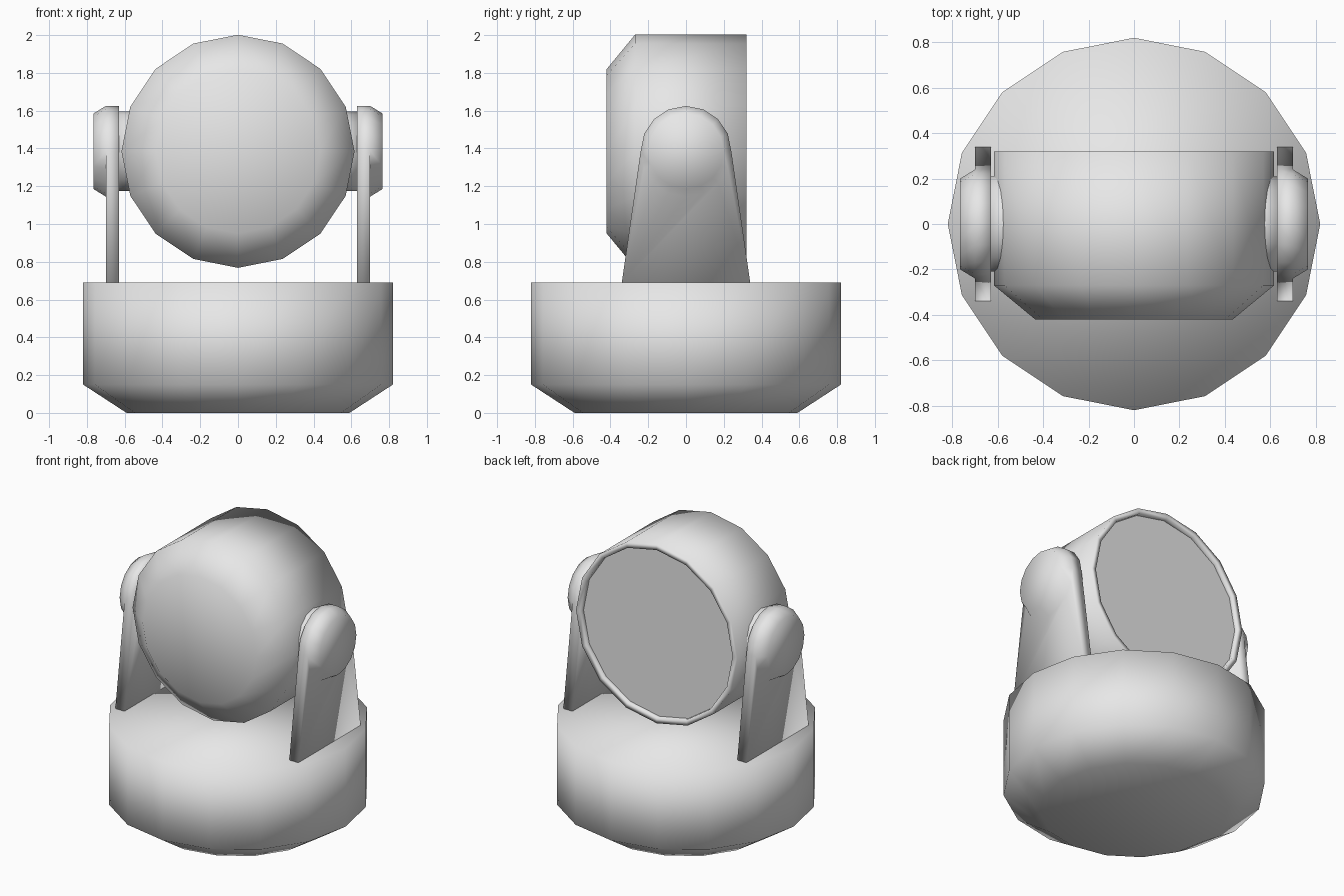
import bpy, bmesh
from math import sin, cos, pi
from mathutils import Vector

if "Cube" in bpy.data.objects:
    bpy.data.objects.remove(bpy.data.objects["Cube"], do_unlink=True)

SIDES = 16
PIVOT_Z = 1.385

grey = bpy.data.materials.new("light_grey")
grey.use_nodes = True
colour = (0.8, 0.8, 0.8, 1)
grey.diffuse_color = colour
grey.node_tree.nodes["Principled BSDF"].inputs["Base Color"].default_value = colour


def finish(name, bm, smooth=True):
    """Turn a bmesh into a shaded, coloured object."""
    bmesh.ops.recalc_face_normals(bm, faces=bm.faces[:])
    for f in bm.faces:
        f.smooth = smooth
    mesh = bpy.data.meshes.new(name)
    bm.to_mesh(mesh)
    bm.free()
    mesh.materials.append(grey)
    obj = bpy.data.objects.new(name, mesh)
    bpy.context.collection.objects.link(obj)
    return obj


def place(axis, r, h, i):
    """Point i of a ring of radius r, at height h along the axis."""
    a = 2 * pi * i / SIDES
    u, v = r * cos(a), r * sin(a)
    if axis == "z":
        return Vector((u, v, h))
    if axis == "y":
        return Vector((u, h, PIVOT_Z + v))
    return Vector((h, u, PIVOT_Z + v))


def add_ring(bm, axis, r, h):
    return [bm.verts.new(place(axis, r, h, i)) for i in range(SIDES)]


def bridge(bm, a, b):
    for i in range(SIDES):
        j = (i + 1) % SIDES
        bm.faces.new((a[i], a[j], b[j], b[i]))


def lathe(name, axis, profile, cap_start=True, cap_end=True):
    bm = bmesh.new()
    rings = [add_ring(bm, axis, r, h) for r, h in profile]
    for a, b in zip(rings, rings[1:]):
        bridge(bm, a, b)
    if cap_start:
        bm.faces.new(rings[0])
    if cap_end:
        bm.faces.new(rings[-1])
    return finish(name, bm)


# Round base with a bevelled underside
lathe("base", "z", [(0.59, 0), (0.82, 0.15), (0.82, 0.69)])

# Drum head: bevelled front, thin raised rim at the back
lathe("head", "y", [(0.435, -0.42), (0.617, -0.27), (0.617, 0.32),
                    (0.58, 0.32), (0.58, 0.29)], cap_end=False)

# Flat lens recessed inside the rim
bm = bmesh.new()
bm.faces.new(reversed(add_ring(bm, "y", 0.58, 0.29)))
lens = finish("lens", bm, smooth=False)
if lens.data.polygons[0].normal.y < 0:
    lens.data.flip_normals()


def yoke_arm(name, s):
    """Tapered arm with a rounded top that swells into a bevelled pivot cap."""
    bm = bmesh.new()
    half = SIDES // 2
    outer = add_ring(bm, "x", 0.24, s * 0.70)
    cap = add_ring(bm, "x", 0.2, s * 0.765)
    bridge(bm, outer, cap)
    bm.faces.new(cap)
    inner = [bm.verts.new(place("x", 0.24, s * 0.63, i)) for i in range(half + 1)]
    feet_in = [bm.verts.new((s * 0.63, y, 0.69)) for y in (-0.34, 0.34)]
    feet_out = [bm.verts.new((s * 0.70, y, 0.69)) for y in (-0.34, 0.34)]
    rim_in = inner + feet_in
    rim_out = outer[:half + 1] + feet_out
    bm.faces.new(rim_in)
    bm.faces.new(outer[half:] + [outer[0]] + feet_out[::-1])
    n = len(rim_in)
    for i in range(n):
        j = (i + 1) % n
        bm.faces.new((rim_in[i], rim_in[j], rim_out[j], rim_out[i]))
    return finish(name, bm)


# Pair of arms and the axles joining them to the head
for side, s in (("left", 1), ("right", -1)):
    yoke_arm(side + "_arm", s)
    lathe(side + "_axle", "x", [(0.21, s * 0.5), (0.21, s * 0.632)])
